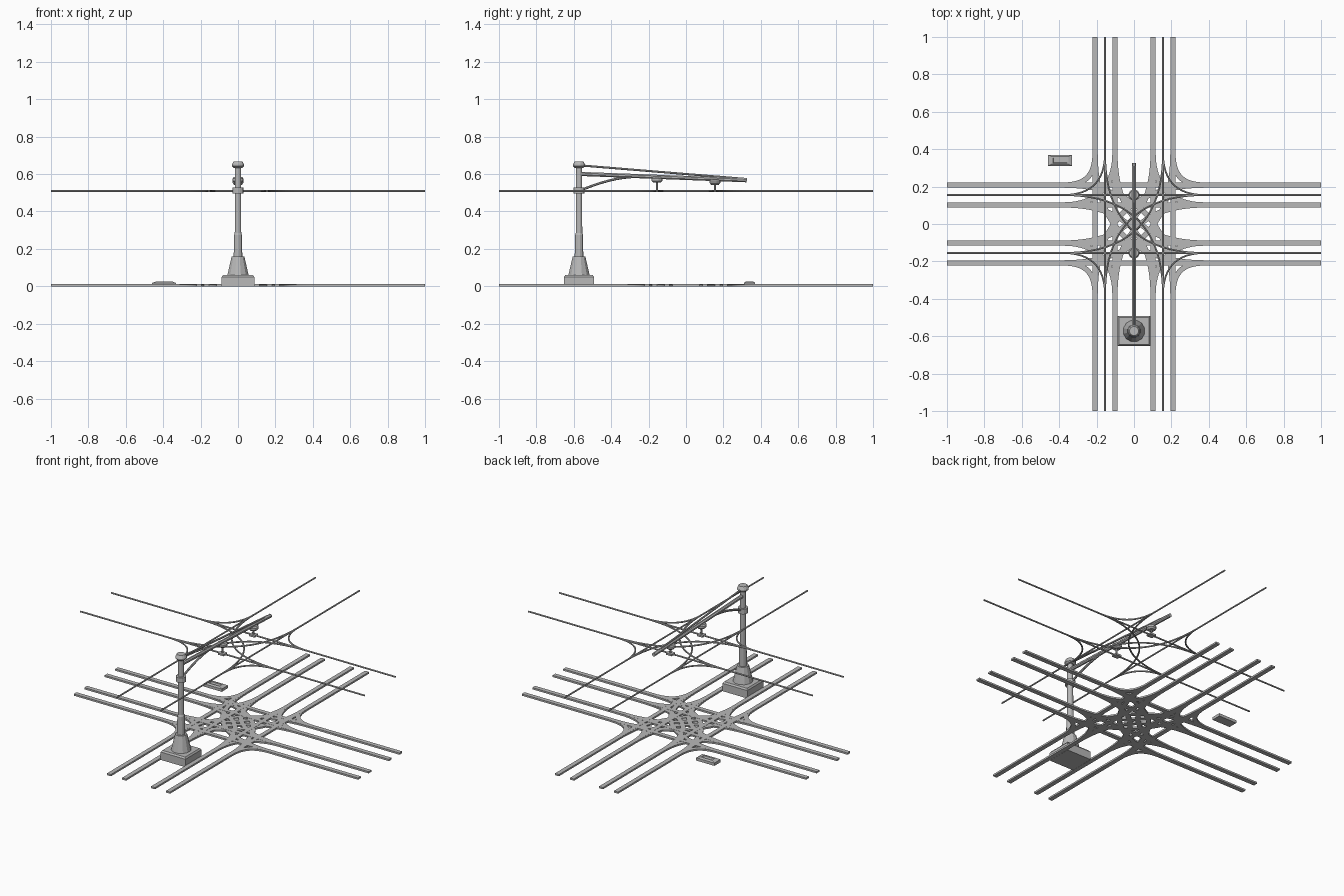
import bpy, bmesh
from math import cos, sin, pi
from mathutils import Vector, Matrix

cube = bpy.data.objects.get("Cube")
if cube:
    bpy.data.objects.remove(cube, do_unlink=True)

grey = bpy.data.materials.new("plain grey")
grey.use_nodes = True
grey.diffuse_color = (0.48, 0.48, 0.48, 1)
grey.node_tree.nodes["Principled BSDF"].inputs["Base Color"].default_value = grey.diffuse_color

TRACK = 0.155    # track centre from the axis
GAUGE = 0.053    # half gauge
TURN = 0.38      # where the turns leave the straight
RAIL_W, RAIL_H = 0.028, 0.011
WIRE_Z, WIRE_R = 0.51, 0.005
POLE_Y = -0.572


def finish(name, bm):
    bmesh.ops.recalc_face_normals(bm, faces=bm.faces)
    mesh = bpy.data.meshes.new(name)
    bm.to_mesh(mesh)
    bm.free()
    mesh.materials.append(grey)
    obj = bpy.data.objects.new(name, mesh)
    bpy.context.collection.objects.link(obj)
    return obj


def turned(points, k):
    rot = Matrix.Rotation(k * pi / 2, 3, 'Z')
    return [rot @ p for p in points]


def bezier(a, c, b, n=20):
    return [a * (1 - t) ** 2 + c * 2 * t * (1 - t) + b * t * t
            for t in (i / n for i in range(n + 1))]


def sweep(bm, points, section):
    """Sweep a (side, up) section along a path, with closed ends."""
    rings = []
    for i, p in enumerate(points):
        d = (points[min(i + 1, len(points) - 1)] - points[max(i - 1, 0)]).normalized()
        side = d.cross(Vector((0, 0, 1))).normalized()
        up = side.cross(d)
        rings.append([bm.verts.new(p + side * s + up * u) for s, u in section])
    n = len(section)
    for r, q in zip(rings, rings[1:]):
        for j in range(n):
            bm.faces.new((r[j], r[(j + 1) % n], q[(j + 1) % n], q[j]))
    bm.faces.new(rings[0])
    bm.faces.new(rings[-1])


def circle(radius, n=8):
    return [(radius * cos((j + 0.5) * 2 * pi / n), radius * sin((j + 0.5) * 2 * pi / n))
            for j in range(n)]


def rail_section(offset, height):
    l, r = offset - RAIL_W / 2, offset + RAIL_W / 2
    return [(l, 0), (r, 0), (r, height), (l, height)]


def lathe(name, y, profile, n=12):
    bm = bmesh.new()
    rings = [[bm.verts.new((s, y + u, z)) for s, u in circle(r, n)] for r, z in profile]
    for a, b in zip(rings, rings[1:]):
        for j in range(n):
            bm.faces.new((a[j], a[(j + 1) % n], b[(j + 1) % n], b[j]))
    bm.faces.new(rings[0])
    bm.faces.new(rings[-1])
    return finish(name, bm)


def stepped_block(name, x, y, layers):
    """Stack of rectangles (half width, half depth, height)."""
    bm = bmesh.new()
    rings = [[bm.verts.new((x + i * w, y + j * d, z))
              for i, j in ((-1, -1), (1, -1), (1, 1), (-1, 1))] for w, d, z in layers]
    for a, b in zip(rings, rings[1:]):
        for j in range(4):
            bm.faces.new((a[j], a[(j + 1) % 4], b[(j + 1) % 4], b[j]))
    bm.faces.new(rings[0])
    bm.faces.new(rings[-1])
    return finish(name, bm)


def pipe(name, points, radius):
    bm = bmesh.new()
    sweep(bm, [Vector(p) for p in points], circle(radius))
    return finish(name, bm)


# Centre lines of one approach: straight, near turn and far turn
start = Vector((-TRACK, TURN, 0))
straight = [Vector((-TRACK, 1, 0)), Vector((-TRACK, -1, 0))]
near_turn = bezier(start, Vector((-TRACK, TRACK, 0)), Vector((-TURN, TRACK, 0)))
far_turn = bezier(start, Vector((-TRACK, -TRACK, 0)), Vector((TURN, -TRACK, 0)))

# Rails on the ground and contact wires overhead
for name, path, height in (("straight", straight, RAIL_H),
                           ("near_turn", near_turn, RAIL_H - 0.0004),
                           ("far_turn", far_turn, RAIL_H - 0.0008)):
    rails, wires = bmesh.new(), bmesh.new()
    for k in range(4):
        line = turned(path, k)
        for side in (-GAUGE, GAUGE):
            sweep(rails, line, rail_section(side, height))
        sweep(wires, [p + Vector((0, 0, WIRE_Z)) for p in line], circle(WIRE_R))
    finish(name + "_rails", rails)
    finish(name + "_wires", wires)

# Pole with footing, flared foot, collar and cap
stepped_block("pole_footing", 0, POLE_Y,
              [(0.087, 0.08, 0), (0.087, 0.08, 0.05), (0.08, 0.073, 0.06)])
lathe("pole_foot", POLE_Y, [(0.06, 0.055), (0.035, 0.16)])
lathe("pole_shaft", POLE_Y, [(0.024, 0.15), (0.022, 0.275), (0.018, 0.285), (0.017, 0.65)])
lathe("pole_collar", POLE_Y, [(0.03, 0.495), (0.03, 0.527)])
lathe("pole_cap", POLE_Y, [(0.022, 0.632), (0.034, 0.642), (0.034, 0.65), (0.025, 0.668)])

# Bracket arm with stay and curved strut
pipe("bracket_arm", [(0, POLE_Y, 0.601), (0, 0.325, 0.567)], 0.012)
pipe("arm_stay", [(0, POLE_Y, 0.647), (0, 0.32, 0.574)], 0.006)
strut = bezier(Vector((0, POLE_Y + 0.02, 0.518)), Vector((0, -0.4, 0.58)),
               Vector((0, -0.28, 0.585)), 8)
pipe("arm_strut", strut, 0.007)

# Wire hangers under the arm
for name, y, z in (("front_hanger", -TRACK, 0.584), ("back_hanger", TRACK, 0.572)):
    lathe(name + "_insulator", y, [(0.02, z - 0.03), (0.03, z - 0.02), (0.03, z - 0.008), (0.024, z)])
    lathe(name + "_stem", y, [(0.006, WIRE_Z), (0.006, z - 0.025)], 8)
    stepped_block(name + "_clamp", 0, y, [(0.02, 0.018, WIRE_Z - 0.006), (0.02, 0.018, WIRE_Z + 0.005)])

# Low switch box beside the tracks, with a raised lid and recess
stepped_block("switch_box", -0.395, 0.34,
              [(0.064, 0.03, 0), (0.064, 0.03, 0.018), (0.044, 0.02, 0.025),
               (0.038, 0.014, 0.025), (0.036, 0.012, 0.021)])
